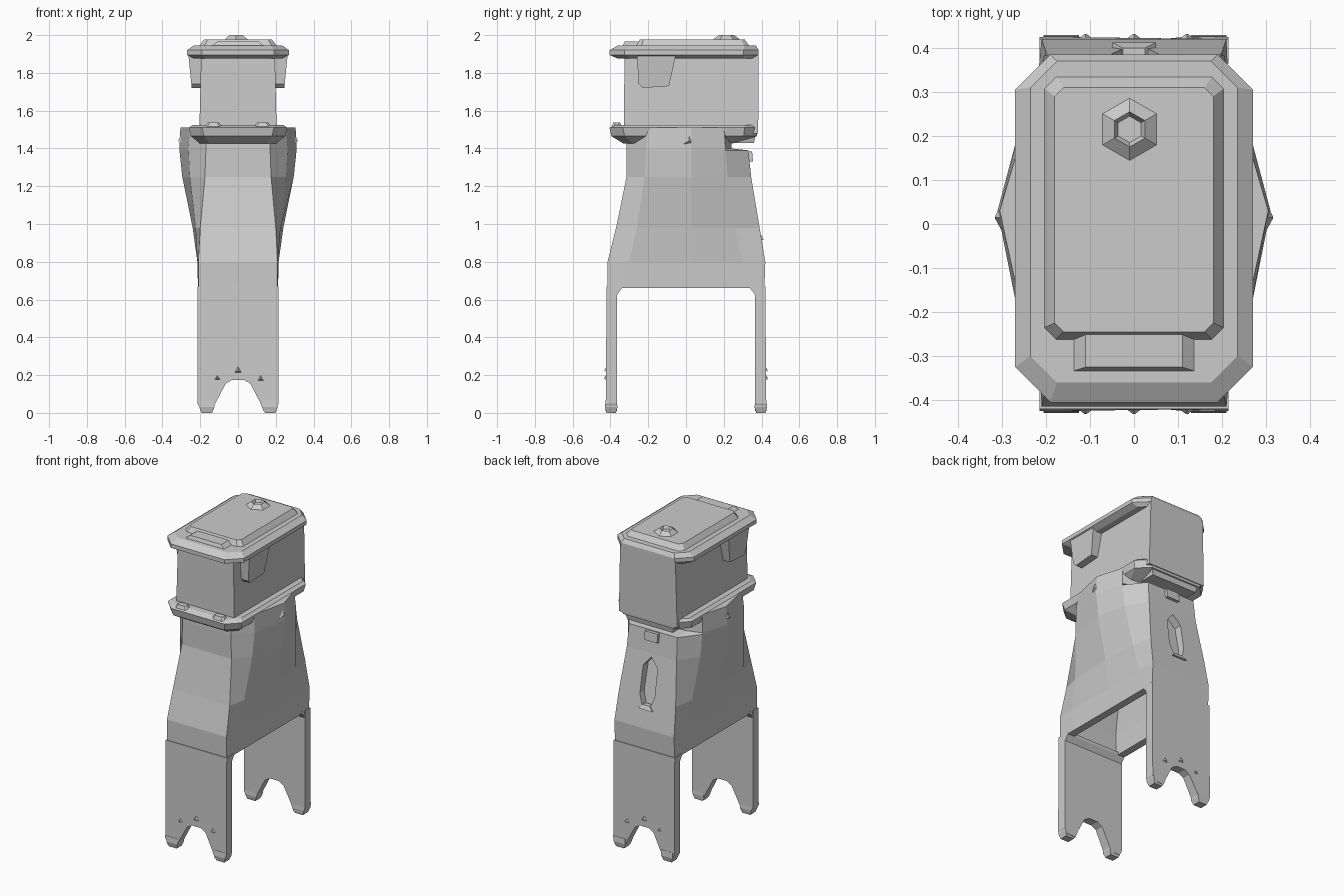
import bpy, bmesh
from mathutils import Vector

if "Cube" in bpy.data.objects:
    bpy.data.objects.remove(bpy.data.objects["Cube"])


def make(name, bm):
    bmesh.ops.recalc_face_normals(bm, faces=bm.faces)
    me = bpy.data.meshes.new(name)
    bm.to_mesh(me)
    bm.free()
    ob = bpy.data.objects.new(name, me)
    bpy.context.collection.objects.link(ob)
    return ob


def loft(name, loops):
    """Skin a stack of equal-length point loops and cap both ends."""
    bm = bmesh.new()
    rows = [[bm.verts.new(p) for p in lp] for lp in loops]
    n = len(rows[0])
    for a, b in zip(rows, rows[1:]):
        for i in range(n):
            j = (i + 1) % n
            bm.faces.new((a[i], a[j], b[j], b[i]))
    bm.faces.new(rows[0][::-1])
    bm.faces.new(rows[-1])
    return make(name, bm)


def rect(z, x, y0, y1):
    return [(-x, y0, z), (x, y0, z), (x, y1, z), (-x, y1, z)]


def octagon(z, x, y0, y1, c):
    return [(-x + c, y0, z), (x - c, y0, z), (x, y0 + c, z), (x, y1 - c, z),
            (x - c, y1, z), (-x + c, y1, z), (-x, y1 - c, z), (-x, y0 + c, z)]


def trunk(z, xf, xq, xm, yf, yq, yb):
    half = [(xf, yf), (xq, -yq), (xm, 0.03), (xq, yq), (xf, yb)]
    return [(x, y, z) for x, y in half] + [(-x, y, z) for x, y in reversed(half)]


def stud(name, pos, normal, r=0.025, h=0.015):
    bm = bmesh.new()
    bmesh.ops.create_cone(bm, segments=3, radius1=r, radius2=0.003, depth=h, cap_ends=True)
    ob = make(name, bm)
    ob.location = pos
    ob.rotation_euler = Vector(normal).to_track_quat('Z', 'Y').to_euler()


def cut(target, cutter):
    m = target.modifiers.new("cut_" + cutter.name, 'BOOLEAN')
    m.operation, m.solver, m.object = 'DIFFERENCE', 'EXACT', cutter
    cutter.hide_render = True
    cutter.hide_set(True)


# Tower trunk: rectangular at the bottom, bulging sides at the top
body = loft("tower_body", [
    trunk(0.66, 0.21, 0.212, 0.212, -0.415, 0.30, 0.415),
    trunk(0.80, 0.21, 0.215, 0.215, -0.415, 0.30, 0.42),
    trunk(0.98, 0.20, 0.225, 0.24, -0.37, 0.26, 0.39),
    trunk(1.25, 0.175, 0.255, 0.295, -0.315, 0.22, 0.345),
    trunk(1.39, 0.17, 0.262, 0.31, -0.315, 0.21, 0.33),
    trunk(1.40, 0.17, 0.262, 0.31, -0.315, 0.21, 0.24),
    trunk(1.51, 0.17, 0.255, 0.305, -0.31, 0.20, 0.24)])

# Hollow underside and rear window slot
cut(body, loft("hollow_cutter", [rect(0.6, 0.165, -0.36, 0.36), rect(0.8, 0.165, -0.36, 0.36),
                                 rect(1.28, 0.12, -0.24, 0.25)]))
slot = [(-0.025, 0.93), (0.03, 0.93), (0.055, 1.0), (0.05, 1.17), (0.0, 1.23), (-0.05, 1.17), (-0.05, 1.0)]
cut(body, loft("slot_cutter", [[(x, 0.5, z) for x, z in slot],
                               [(x, 0.392 - (z - 0.9) * 0.2 - 0.03, z) for x, z in slot]]))
loft("slot_sill", [rect(0.915, 0.05, 0.38, 0.412), rect(0.94, 0.025, 0.37, 0.40)])
loft("rear_vent", [rect(1.33, 0.045, 0.30, 0.355), rect(1.385, 0.045, 0.30, 0.35)])

# Leg panels, front and back, with notched feet
profile = [(-0.215, 0.67), (-0.215, 0.05), (-0.195, 0.015), (-0.135, 0.02), (-0.115, 0.06), (-0.065, 0.155),
           (-0.03, 0.175), (0.03, 0.175), (0.065, 0.155), (0.115, 0.06), (0.135, 0.01), (0.2, 0.015),
           (0.215, 0.05), (0.215, 0.67)]
for s, side in ((-1, "front"), (1, "back")):
    loft(side + "_leg_panel", [[(x, s * 0.365, z) for x, z in profile],
                               [(x, s * (0.42 if z > 0.1 else 0.425), z) for x, z in profile]])
    # Sloped brace where the leg meets the trunk
    brace = [(0.37, 0.62), (0.365, 0.675), (0.335, 0.675), (0.34, 0.66)]
    loft(side + "_brace", [[(x, s * y, z) for y, z in brace] for x in (-0.212, 0.212)])
    for x, z in ((-0.11, 0.185), (0, 0.225), (0.12, 0.18)):
        stud(side + "_leg_stud", (x, s * 0.424, z), (0, s, 0))
    for x in (-0.165, 0.17):
        loft(side + "_foot", [rect(0.0, 0.028, -0.025, 0.025), rect(0.03, 0.04, -0.033, 0.033),
                              rect(0.065, 0.04, -0.03, 0.03)]).location = (x, s * 0.396, 0)

# Collar under the head, with corner bolts
loft("collar", [octagon(1.425, 0.20, -0.33, 0.24, 0.05), octagon(1.465, 0.25, -0.395, 0.375, 0.07),
                octagon(1.51, 0.26, -0.405, 0.38, 0.07), octagon(1.525, 0.24, -0.37, 0.37, 0.06)])
for x in (-0.13, 0.13):
    loft("collar_bolt", [octagon(1.51, 0.05, -0.03, 0.03, 0.015),
                         octagon(1.537, 0.03, -0.02, 0.015, 0.01)]).location = (x, -0.365, 0)
loft("rear_lug", [rect(1.43, 0.16, 0.23, 0.36), rect(1.50, 0.18, 0.23, 0.375)])

# Head box
loft("head", [rect(1.48, 0.205, -0.33, 0.382), rect(1.90, 0.195, -0.325, 0.385)])

# Lid brim, raised roof panel, front roof ledge, hatch
loft("lid_brim", [octagon(1.875, 0.235, -0.36, 0.38, 0.07), octagon(1.895, 0.27, -0.405, 0.385, 0.08),
                  octagon(1.92, 0.27, -0.405, 0.385, 0.08), octagon(1.945, 0.235, -0.36, 0.37, 0.06)])
loft("roof_panel", [octagon(1.93, 0.215, -0.27, 0.345, 0.03), octagon(1.977, 0.18, -0.245, 0.31, 0.02)])
loft("roof_ledge", [rect(1.93, 0.155, -0.34, -0.24), rect(1.965, 0.11, -0.325, -0.24)])
bm = bmesh.new()
bmesh.ops.create_cone(bm, segments=6, radius1=0.08, radius2=0.04, depth=0.03, cap_ends=True)
top = max(bm.faces, key=lambda f: f.calc_center_median().z)
bmesh.ops.inset_region(bm, faces=[top], thickness=0.01)
bmesh.ops.translate(bm, verts=top.verts, vec=(0, 0, -0.018))
make("roof_hatch", bm).location = (-0.01, 0.215, 1.985)

# Side ears under the brim and side markers
for s, side in ((-1, "left"), (1, "right")):
    ear = [(-0.26, 1.89), (-0.25, 1.74), (-0.23, 1.72), (-0.09, 1.73), (-0.07, 1.82), (-0.055, 1.89)]
    loft(side + "_ear", [[(s * 0.19, y, z) for y, z in ear],
                         [(s * (0.245 + (z - 1.72) * 0.1), y, z) for y, z in ear]])
    stud(side + "_side_stud", (s * 0.308, 0.015, 1.44), (s, 0, 0), 0.035)
